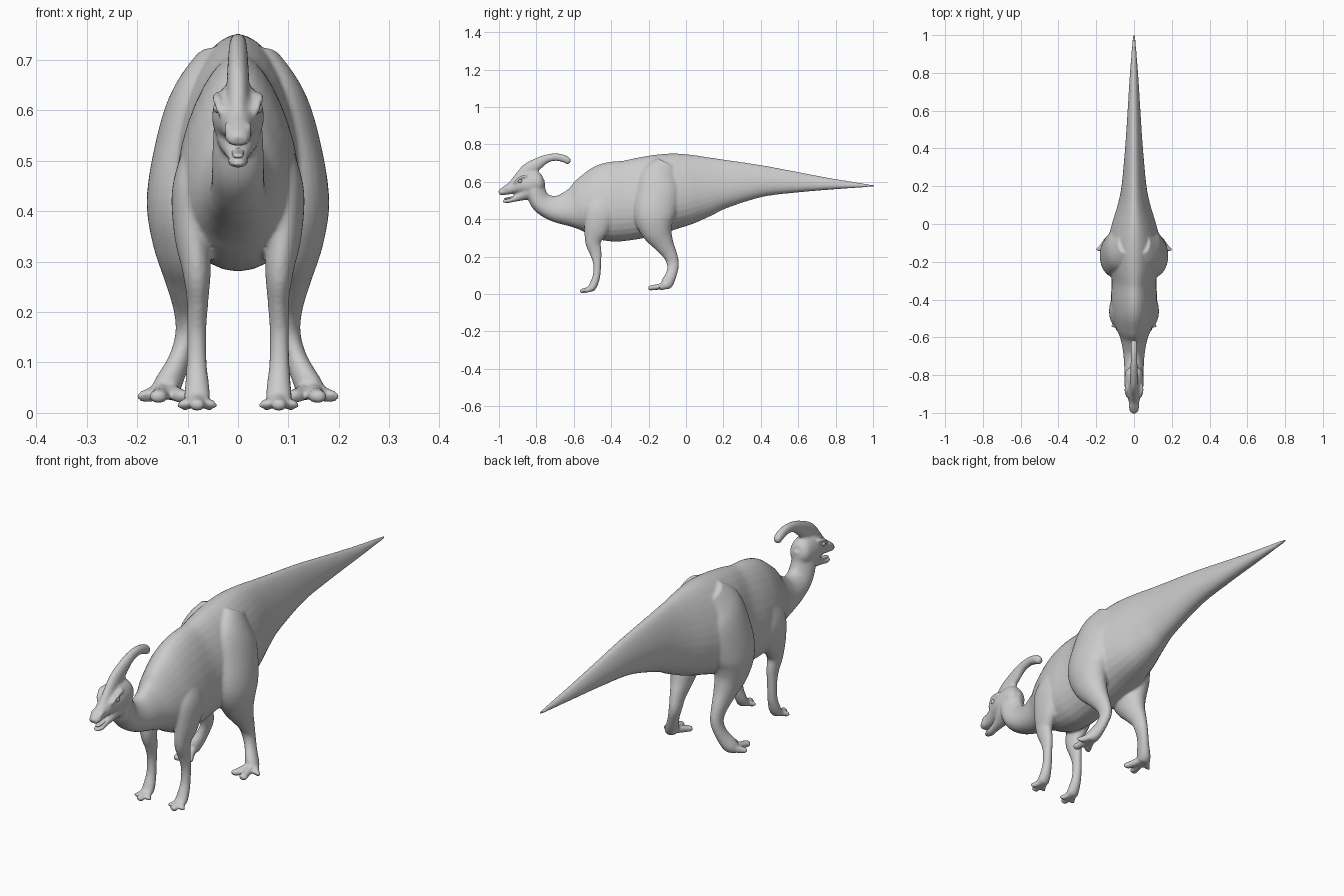
import bpy, bmesh, math
from mathutils import Vector

X = Vector((1, 0, 0))


def resample(st, n):
    """Catmull-Rom interpolation of stations (x, y, z, half width, half depth)."""
    out = []
    for i in range(len(st) - 1):
        p0, p1, p2, p3 = st[max(i - 1, 0)], st[i], st[i + 1], st[min(i + 2, len(st) - 1)]
        for k in range(n):
            t = k / n
            out.append([0.5 * (2 * b + (c - a) * t + (2 * a - 5 * b + 4 * c - d) * t * t
                               + (3 * b - a - 3 * c + d) * t ** 3)
                        for a, b, c, d in zip(p0, p1, p2, p3)])
    out.append(list(st[-1]))
    return out


def tube(bm, stations, egg=0.0, n=5, sides=32):
    """Closed loft of oval rings; egg > 0 narrows the upper side."""
    st = resample(stations, n)
    pts = [Vector(s[:3]) for s in st]
    rings = []
    for i, s in enumerate(st):
        t = pts[min(i + 1, len(pts) - 1)] - pts[max(i - 1, 0)]
        t.x = 0
        up = t.normalized().cross(X)
        ring = []
        for k in range(sides):
            a = 2 * math.pi * k / sides
            w = s[3] * math.cos(a) * (1 - egg * math.sin(a))
            ring.append(bm.verts.new(pts[i] + X * w + up * s[4] * math.sin(a)))
        rings.append(ring)
    for r, q in zip(rings, rings[1:]):
        for k in range(sides):
            j = (k + 1) % sides
            bm.faces.new((r[k], r[j], q[j], q[k]))
    bm.faces.new(rings[0])
    bm.faces.new(rings[-1])


def finish(bm, name):
    bmesh.ops.recalc_face_normals(bm, faces=bm.faces)
    for f in bm.faces:
        f.smooth = True
    me = bpy.data.meshes.new(name)
    bm.to_mesh(me)
    bm.free()
    ob = bpy.data.objects.new(name, me)
    bpy.context.collection.objects.link(ob)
    return ob


skin = bmesh.new()

# Tail and torso: (y, top z, bottom z, half width)
torso = [(1.004, .584, .574, .005), (.8, .615, .56, .021), (.6, .652, .543, .033),
         (.4, .69, .518, .046), (.2, .722, .457, .064), (.1, .74, .412, .083),
         (0, .752, .37, .112), (-.1, .751, .34, .135), (-.2, .737, .31, .132),
         (-.3, .716, .289, .116), (-.4, .705, .279, .119), (-.48, .674, .287, .114),
         (-.55, .623, .318, .095), (-.61, .567, .353, .07)]
stations = [(0, y, (a + b) / 2, w, (a - b) / 2) for y, a, b, w in torso]
# Neck, curving up into the back of the head
stations += [(0, -.68, .455, .056, .077), (0, -.735, .467, .051, .063), (0, -.778, .496, .05, .056),
             (0, -.802, .55, .048, .052), (0, -.803, .61, .042, .048)]
tube(skin, stations, egg=.25)

# Skull and upper beak
tube(skin, [(0, -.762, .607, .026, .028), (0, -.785, .602, .045, .055), (0, -.84, .592, .051, .066),
            (0, -.88, .585, .045, .052), (0, -.92, .572, .033, .036), (0, -.96, .556, .025, .026),
            (0, -.985, .546, .025, .018), (0, -1.0, .539, .015, .011)], egg=.1)
# Lower jaw
tube(skin, [(0, -.82, .565, .04, .04), (0, -.85, .545, .042, .042), (0, -.89, .521, .028, .024),
            (0, -.925, .506, .02, .014), (0, -.955, .497, .02, .011), (0, -.978, .497, .012, .008)])
# Swept-back crest
tube(skin, [(0, -.945, .578, .014, .014), (0, -.9, .612, .02, .028), (0, -.845, .659, .022, .04),
            (0, -.79, .699, .02, .031), (0, -.74, .725, .018, .022), (0, -.69, .732, .017, .02),
            (0, -.648, .722, .018, .02), (0, -.628, .709, .016, .017), (0, -.62, .703, .009, .01)])

for s in (-1, 1):
    def limb(st, n=5):
        tube(skin, [(s * p[0], *p[1:]) for p in st], n=n)

    # Hind leg
    limb([(.05, -.1, .70, .035, .06), (.072, -.135, .62, .066, .11), (.093, -.152, .52, .074, .12),
          (.108, -.168, .42, .073, .112), (.11, -.155, .34, .06, .085), (.104, -.12, .27, .043, .055),
          (.1, -.085, .21, .029, .038), (.1, -.07, .16, .024, .032), (.115, -.077, .11, .023, .029),
          (.138, -.1, .06, .029, .033), (.147, -.115, .036, .028, .022)])
    # Front leg and shoulder
    limb([(.075, -.43, .52, .035, .06), (.088, -.455, .44, .043, .085), (.09, -.48, .35, .036, .065),
          (.082, -.497, .28, .028, .043), (.08, -.483, .22, .021, .032), (.082, -.475, .16, .019, .021),
          (.082, -.478, .1, .02, .02), (.081, -.492, .055, .024, .022), (.081, -.508, .027, .027, .02)])
    # Toes: start, tip, radius
    for a, b, r in [((.14, -.11, .045), (.11, -.178, .032), .018),
                    ((.147, -.11, .045), (.158, -.192, .032), .018),
                    ((.15, -.095, .045), (.184, -.135, .032), .018),
                    ((.078, -.5, .03), (.056, -.54, .015), .015),
                    ((.081, -.5, .03), (.081, -.56, .015), .016),
                    ((.084, -.5, .03), (.106, -.54, .015), .015)]:
        m = [(p + 2 * q) / 3 for p, q in zip(a, b)]
        e = [q + (q - p) * .12 for p, q in zip(a, b)]
        limb([(*a, r, r), (*m, r * .9, r * .8), (*b, r, r * .75), (e[0], e[1], b[2] - .003, r * .5, r * .4)])
    # Brow ridge and nostril rim
    limb([(.034, -.92, .592, .006, .006), (.042, -.888, .622, .009, .008), (.04, -.85, .632, .007, .006)])
    limb([(.017, -.982, .556, .006, .005), (.02, -.968, .566, .008, .008), (.018, -.945, .575, .006, .006)])

# Fuse the skin into one smooth surface
body = finish(skin, "dinosaur_body")
rm = body.modifiers.new("fuse", 'REMESH')
rm.mode = 'VOXEL'
rm.voxel_size = .006
rm.use_smooth_shade = True
sm = body.modifiers.new("soften", 'SMOOTH')
sm.factor = .5
sm.iterations = 4

# Eyes
for s, name in ((-1, "eye_right"), (1, "eye_left")):
    bm = bmesh.new()
    bmesh.ops.create_uvsphere(bm, u_segments=20, v_segments=12, radius=.011)
    bmesh.ops.translate(bm, vec=(s * .038, -.887, .605), verts=bm.verts)
    finish(bm, name)

# Tongue
bm = bmesh.new()
tube(bm, [(0, -.89, .53, .012, .008), (0, -.93, .515, .012, .007), (0, -.965, .51, .01, .005),
          (0, -.972, .51, .005, .002)], sides=16)
finish(bm, "tongue")
